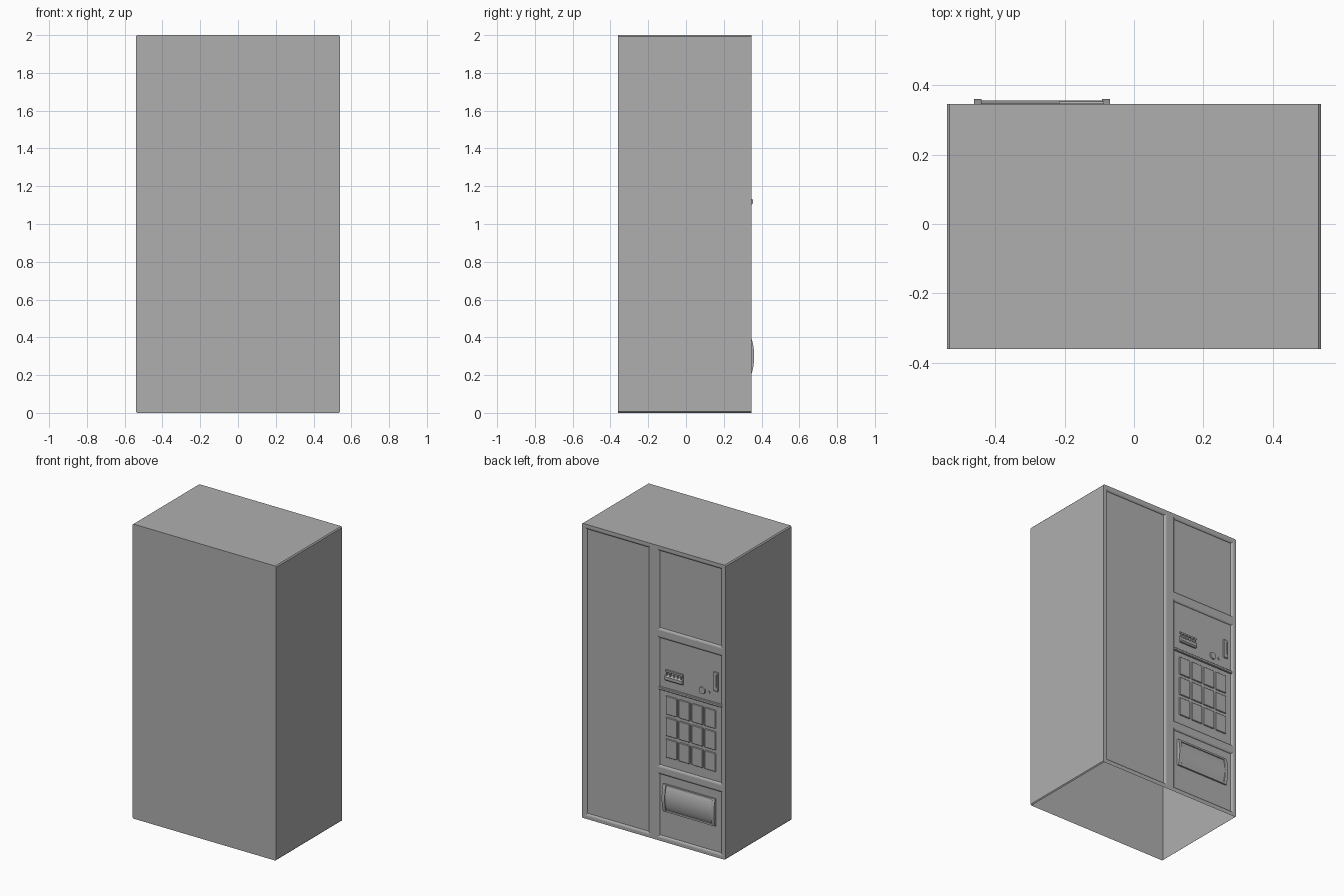
import bpy, bmesh, math

if "Cube" in bpy.data.objects:
    bpy.data.objects.remove(bpy.data.objects["Cube"])

BACK, FACE, FLOOR = -0.361, 0.347, 0.336   # depth levels along y

grey = bpy.data.materials.new("dark_grey")
grey.diffuse_color = (0.43, 0.43, 0.43, 1)
grey.use_nodes = True
grey.node_tree.nodes["Principled BSDF"].inputs["Base Color"].default_value = grey.diffuse_color


def new_object(name, bm):
    bmesh.ops.recalc_face_normals(bm, faces=bm.faces)
    me = bpy.data.meshes.new(name)
    bm.to_mesh(me)
    bm.free()
    me.materials.append(grey)
    ob = bpy.data.objects.new(name, me)
    bpy.context.collection.objects.link(ob)
    return ob


def grow(r, d):
    return (r[0] - d, r[1] + d, r[2] - d, r[3] + d)


def add_stack(bm, levels):
    """Closed block through (rectangle, y) levels; rectangle = x0, x1, z0, z1."""
    rings = [[bm.verts.new((x, y, z)) for x, z in ((x0, z0), (x1, z0), (x1, z1), (x0, z1))]
             for (x0, x1, z0, z1), y in levels]
    bm.faces.new(rings[0])
    bm.faces.new(rings[-1][::-1])
    for p, q in zip(rings, rings[1:]):
        for i in range(4):
            j = (i + 1) % 4
            bm.faces.new((p[i], q[i], q[j], p[j]))


def block(name, rect, y0, y1, bevel=0.0):
    bm = bmesh.new()
    add_stack(bm, [(rect, y0), (rect, y1)])
    if bevel:
        bmesh.ops.bevel(bm, geom=bm.edges[:], offset=bevel, segments=1, affect='EDGES')
    return new_object(name, bm)


def extrude_profile(name, profile, x0, x1):
    """Sweep a (y, z) profile along x."""
    bm = bmesh.new()
    face = bm.faces.new([bm.verts.new((x0, y, z)) for y, z in profile])
    res = bmesh.ops.extrude_face_region(bm, geom=[face])
    bmesh.ops.translate(bm, vec=(x1 - x0, 0, 0),
                        verts=[v for v in res['geom'] if isinstance(v, bmesh.types.BMVert)])
    return new_object(name, bm)


def cut(ob, cutter):
    m = ob.modifiers.new("cut", 'BOOLEAN')
    m.object, m.operation, m.solver = cutter, 'DIFFERENCE', 'EXACT'
    bpy.context.view_layer.objects.active = ob
    bpy.ops.object.modifier_apply(modifier=m.name)
    bpy.data.objects.remove(cutter)


def disc(name, x, z, r, y0, y1, sides):
    bm = bmesh.new()
    bmesh.ops.create_cone(bm, cap_ends=True, segments=sides, radius1=r, radius2=r * 0.88,
                          depth=y1 - y0)
    ob = new_object(name, bm)
    ob.rotation_euler = (-math.pi / 2, 0, 0)
    ob.location = (x, (y0 + y1) / 2, z)
    return ob


# cabinet: only the four edges running front to back are chamfered
bm = bmesh.new()
body = (-0.54, 0.54, 0, 2)
add_stack(bm, [(body, BACK), (body, FACE)])
bmesh.ops.bevel(bm, geom=[e for e in bm.edges if abs(e.verts[0].co.y - e.verts[1].co.y) > 0.1],
                offset=0.007, segments=1, affect='EDGES')
cabinet = new_object("cabinet", bm)

# recessed panels with rounded frame edges
panels = [(0.040, 0.503, 0.035, 1.965),      # tall display door
          (-0.505, -0.041, 1.442, 1.965),    # upper panel
          (-0.505, -0.041, 0.512, 1.374),    # controls
          (-0.505, -0.041, 0.035, 0.449)]    # dispenser
bm = bmesh.new()
for r in panels:
    add_stack(bm, [(r, FLOOR), (grow(r, 0.002), FLOOR + 0.005), (grow(r, 0.007), FLOOR + 0.009),
                   (grow(r, 0.014), FACE), (grow(r, 0.014), FACE + 0.01)])
cut(cabinet, new_object("recess_cutter", bm))

# the cabinet is open underneath
bm = bmesh.new()
bm.from_mesh(cabinet.data)
bmesh.ops.delete(bm, geom=[f for f in bm.faces if f.calc_center_median().z < 0.001],
                 context='FACES')
bm.to_mesh(cabinet.data)
bm.free()

# rail between payment area and keypad
block("control_rail", (-0.512, -0.034, 1.024, 1.044), FLOOR - 0.005, FACE, 0.004)

# keypad, four columns by three rows
for row in range(3):
    for col in range(4):
        x, z = -0.128 - 0.0975 * col, 0.930 - 0.146 * row
        block(f"key_{row}_{col}", (x - 0.042, x + 0.042, z - 0.063, z + 0.063),
              FLOOR - 0.005, FACE - 0.004, 0.003)

# banknote slot with sloping mouth and guide ribs
extrude_profile("note_slot", [(FLOOR - 0.005, 1.10), (0.346, 1.10), (0.354, 1.108),
                              (0.354, 1.128), (0.340, 1.14), (0.340, 1.158),
                              (0.348, 1.16), (0.348, 1.17), (FLOOR - 0.005, 1.17)],
                -0.217, -0.087)
for i in range(5):
    x = -0.097 - 0.0275 * i
    block(f"note_guide_{i}", (x - 0.004, x + 0.004, 1.12, 1.165), FLOOR, 0.348)

# return button, lock and coin slot
disc("return_button", -0.359, 1.100, 0.025, FLOOR - 0.005, 0.343, 24)
disc("lock", -0.408, 1.100, 0.010, FLOOR - 0.005, 0.342, 16)
coin = block("coin_plate", (-0.480, -0.444, 1.122, 1.252), FLOOR - 0.005, 0.343, 0.003)
cut(coin, block("coin_cutter", (-0.472, -0.464, 1.15, 1.235), 0.337, 0.36))


# dispenser hood: bulged cheeks, lips and a curved flap
def bulge(z0, z1, base, peak, n=14):
    pts = [(FLOOR - 0.005, z0)]
    for i in range(n + 1):
        t = i / n
        pts.append((base + (peak - base) * max(math.sin(math.pi * t), 0) ** 0.8,
                    z0 + (z1 - z0) * t))
    return pts + [(FLOOR - 0.005, z1)]


hood = [extrude_profile("hood_cheek_right", bulge(0.207, 0.392, 0.347, 0.361), -0.462, -0.44),
        extrude_profile("hood_cheek_left", bulge(0.207, 0.392, 0.347, 0.361), -0.092, -0.07),
        extrude_profile("dispenser_flap", bulge(0.219, 0.38, 0.341, 0.357), -0.441, -0.091)]
block("hood_top_lip", (-0.442, -0.09, 0.38, 0.392), FLOOR - 0.005, 0.348)
block("hood_bottom_lip", (-0.442, -0.09, 0.207, 0.219), FLOOR - 0.005, 0.348)

# smooth the curved hood surfaces
bpy.ops.object.select_all(action='DESELECT')
for ob in hood:
    ob.select_set(True)
bpy.context.view_layer.objects.active = hood[0]
bpy.ops.object.shade_smooth_by_angle(angle=math.radians(35))
